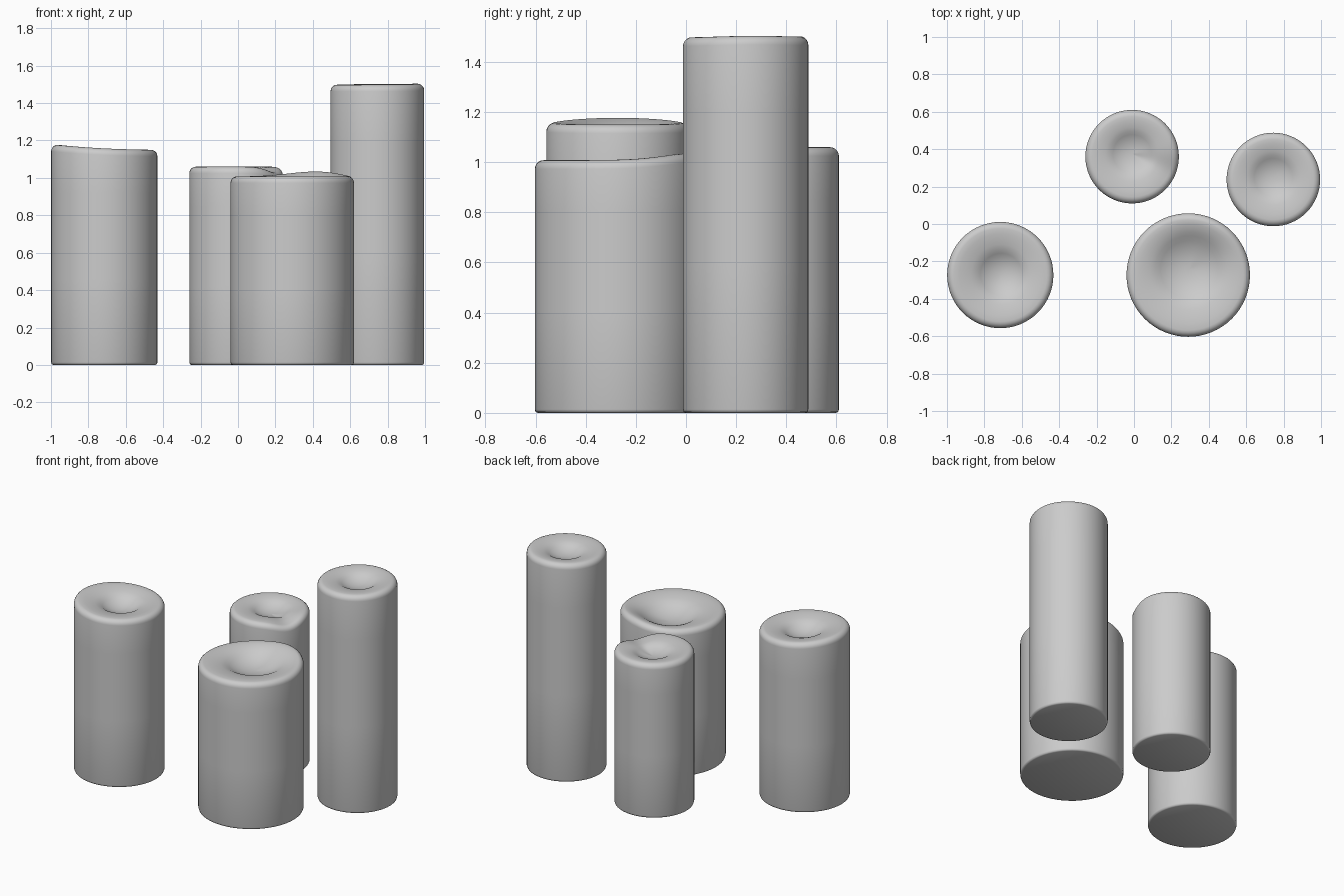
import bpy, bmesh, math

if "Cube" in bpy.data.objects:
    bpy.data.objects.remove(bpy.data.objects["Cube"])

SEG = 64


def candle(name, cx, cy, r, h, pool, depth, waves, shift=(0, 0)):
    """Lathed candle; waves = (angle in degrees, width in degrees, height) rim bumps."""
    def rim(a):
        z = 0
        for deg, width, amp in waves:
            d = math.remainder(a - math.radians(deg), 2 * math.pi)
            z += amp * math.exp(-(d / math.radians(width)) ** 2)
        return z

    # profile: (radius, height, share of rim waviness, share of pool shift)
    e = 0.035
    prof = [(r - 0.012, 0, 0, 0), (r - 0.003, 0.004, 0, 0), (r, 0.014, 0, 0),
            (r, h * 0.4, 0, 0), (r, h * 0.8, 0, 0), (r, h - e, 1, 0)]
    for i in range(1, 6):
        t = i * math.pi / 10
        prof.append((r - e * (1 - math.cos(t)), h - e + e * math.sin(t), 1, 0))
    # gentle inward slope, then the melted pool
    r0 = r - e
    for i in range(1, 5):
        t = i / 4
        prof.append((r0 + (pool - r0) * t, h - depth * 0.3 * t * t, 1 - 0.6 * t, t))
    for i in range(1, 7):
        t = i / 7
        s = 1 - (1 - t) ** 2.2
        prof.append((pool * (1 - t), h - depth * (0.3 + 0.7 * s), 0.4 * (1 - t), 1))

    bm = bmesh.new()
    rings = []
    for pr, pz, w, s in prof:
        ring = []
        for k in range(SEG):
            a = 2 * math.pi * k / SEG
            ring.append(bm.verts.new((pr * math.cos(a) + shift[0] * s,
                                      pr * math.sin(a) + shift[1] * s,
                                      pz + w * rim(a))))
        rings.append(ring)
    for lo, hi in zip(rings, rings[1:]):
        for k in range(SEG):
            n = (k + 1) % SEG
            bm.faces.new((lo[k], lo[n], hi[n], hi[k]))
    bm.faces.new(rings[0][::-1])
    c = bm.verts.new((shift[0], shift[1], h - depth))
    for k in range(SEG):
        bm.faces.new((rings[-1][k], rings[-1][(k + 1) % SEG], c))
    for f in bm.faces:
        f.smooth = True
    me = bpy.data.meshes.new(name)
    bm.to_mesh(me)
    bm.free()
    ob = bpy.data.objects.new(name, me)
    ob.location = (cx, cy, 0)
    bpy.context.collection.objects.link(ob)


# four pillar candles
candle("left_candle", -0.715, -0.273, 0.284, 1.15, 0.13, 0.06,
       [(180, 80, 0.027)], (0.005, 0.005))
candle("back_candle", -0.01, 0.36, 0.25, 1.06, 0.12, 0.05,
       [(-25, 25, -0.03)], (0, 0.015))
candle("front_candle", 0.29, -0.273, 0.33, 1.008, 0.18, 0.075,
       [(65, 40, 0.026)], (0.005, 0.03))
candle("tall_candle", 0.745, 0.238, 0.25, 1.498, 0.12, 0.05,
       [(10, 50, 0.006), (100, 40, 0.004)], (0, 0.01))
